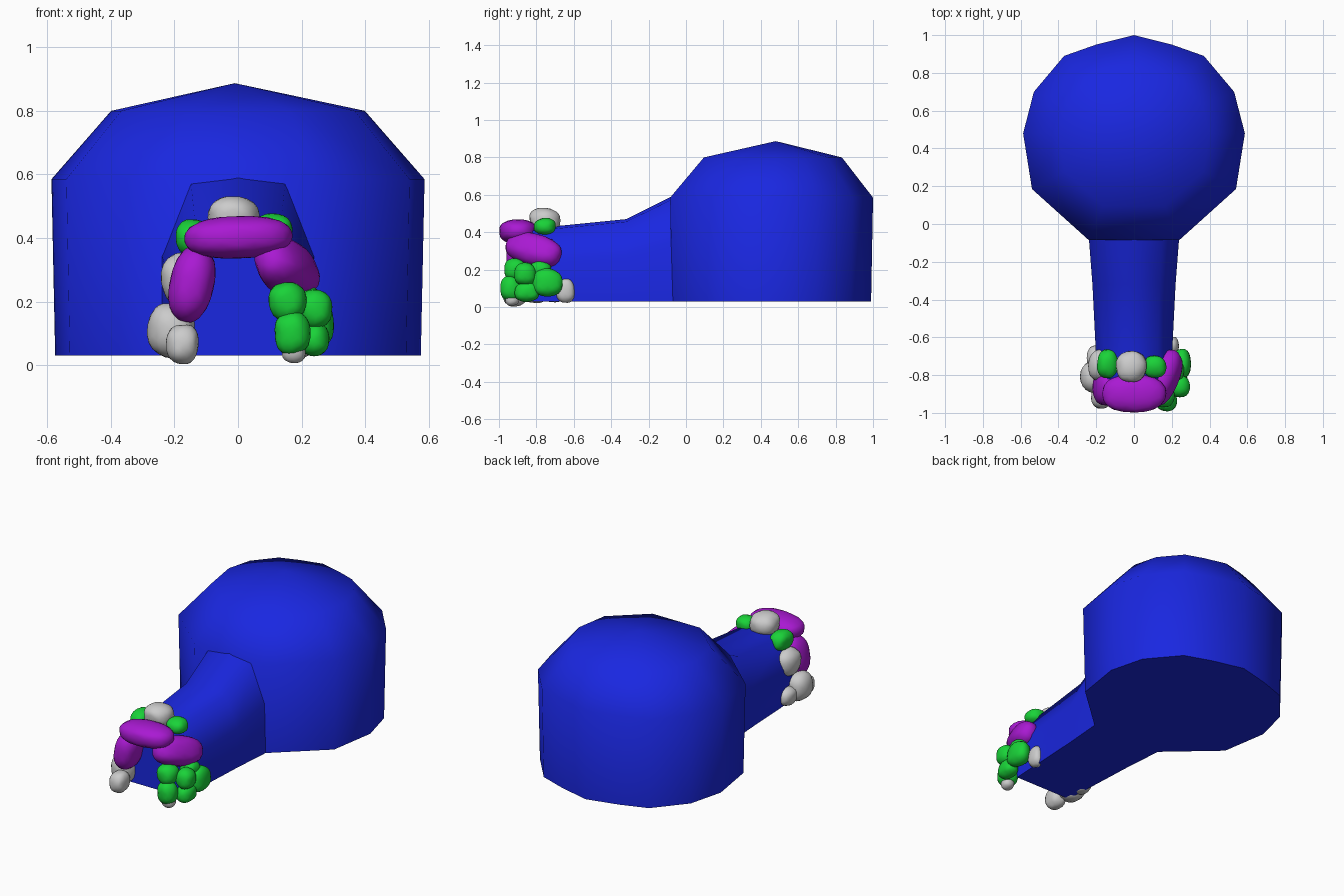
import bpy, bmesh, random
from math import radians
from mathutils import Vector, Matrix, Euler

if "Cube" in bpy.data.objects:
    bpy.data.objects.remove(bpy.data.objects["Cube"])

random.seed(4)


def material(name, rgb):
    m = bpy.data.materials.new(name)
    m.diffuse_color = (*rgb, 1)
    m.use_nodes = True
    m.node_tree.nodes["Principled BSDF"].inputs["Base Color"].default_value = m.diffuse_color
    return m


BLUE = material("blue", (0.01, 0.02, 0.75))
PURPLE = material("purple", (0.40, 0.01, 0.65))
GREEN = material("green", (0.01, 0.65, 0.04))


def finish(bm, name, mat, angle=None):
    bmesh.ops.recalc_face_normals(bm, faces=bm.faces[:])
    me = bpy.data.meshes.new(name)
    bm.to_mesh(me)
    bm.free()
    ob = bpy.data.objects.new(name, me)
    bpy.context.collection.objects.link(ob)
    if mat:
        me.materials.append(mat)
    me.shade_smooth()
    if angle:
        bpy.context.view_layer.objects.active = ob
        ob.select_set(True)
        bpy.ops.object.shade_smooth_by_angle(angle=radians(angle))
        ob.select_set(False)
    return ob


def loft(bm, rings, closed=True):
    vs = [[bm.verts.new(p) for p in r] for r in rings]
    n = len(vs[0])
    for a, b in zip(vs, vs[1:]):
        for i in range(n):
            j = (i + 1) % n
            bm.faces.new((a[i], a[j], b[j], b[i]))
    return vs


# Dome: mirrored plan outline, lofted through a few heights to a peak
half = [(0.20, 0.95), (0.37, 0.89), (0.53, 0.70), (0.587, 0.48), (0.54, 0.185), (0.24, -0.085)]
plan = [(0, 1.0)] + half + [(-x, y) for x, y in reversed(half)]
bm = bmesh.new()
rings = [[(x * s, 0.48 + (y - 0.48) * s, z) for x, y in plan]
         for s, z in ((0.98, 0.03), (1.0, 0.585), (0.68, 0.80))]
vs = loft(bm, rings)
peak = bm.verts.new((-0.01, 0.48, 0.887))
top = vs[-1]
for i in range(len(top)):
    bm.faces.new((top[i], top[(i + 1) % len(top)], peak))
bm.faces.new(vs[0])
finish(bm, "dome", BLUE, 70)

# Entrance tunnel: arched section flaring into the dome
bm = bmesh.new()
rings = []
for y, w, h in ((-0.82, 0.195, 0.42), (-0.32, 0.22, 0.47), (-0.06, 0.24, 0.60), (0.15, 0.24, 0.62)):
    side = [(w, 0.03), (w, h * 0.58), (w * 0.62, h * 0.97)]
    sec = side + [(0, h)] + [(-x, z) for x, z in reversed(side)]
    rings.append([(x, y, z) for x, z in sec])
vs = loft(bm, rings)
bm.faces.new(vs[0])
bm.faces.new(vs[-1])
finish(bm, "entrance_tunnel", BLUE, 60)


# Rounded, slightly irregular stones around the entrance
def stone(name, mat, c, r, rot=(0, 0, 0), rough=0.07):
    bm = bmesh.new()
    bmesh.ops.create_icosphere(bm, subdivisions=2, radius=1)
    for v in bm.verts:
        p = v.co
        boxy = (abs(p.x) ** 3 + abs(p.y) ** 3 + abs(p.z) ** 3) ** (-1 / 3)
        v.co = p * min(boxy, 1.18) * random.uniform(0.97 - rough, 0.97 + rough)
    for k in range(3):
        m = max(abs(v.co[k]) for v in bm.verts)
        for v in bm.verts:
            v.co[k] *= r[k] / m
    e = Euler([radians(a) for a in rot])
    bm.transform(Matrix.Translation(Vector(c)) @ e.to_matrix().to_4x4())
    ob = finish(bm, name, mat)
    ob.modifiers.new("round", 'SUBSURF').levels = 1
    ob.modifiers["round"].render_levels = 1


# Large purple stones forming the arch
stone("arch_top_stone", PURPLE, (0, -0.897, 0.402), (0.175, 0.105, 0.068), (0, -2, 0), 0.02)
stone("arch_left_stone", PURPLE, (-0.145, -0.865, 0.255), (0.072, 0.10, 0.125), (0, 12, 0), 0.02)
stone("arch_right_stone", PURPLE, (0.155, -0.815, 0.305), (0.08, 0.165, 0.09), (-15, -25, -18), 0.02)

# Green stones: right foot cluster and two on the crown
for c, r in (((0.155, -0.91, 0.20), (0.062, 0.065, 0.065)),
             ((0.17, -0.935, 0.10), (0.06, 0.06, 0.075)),
             ((0.245, -0.86, 0.175), (0.055, 0.06, 0.065)),
             ((0.24, -0.85, 0.08), (0.05, 0.07, 0.055)),
             ((0.25, -0.74, 0.13), (0.055, 0.085, 0.08)),
             ((0.215, -0.78, 0.20), (0.055, 0.06, 0.05)),
             ((0.11, -0.755, 0.43), (0.065, 0.062, 0.05)),
             ((-0.14, -0.74, 0.40), (0.06, 0.08, 0.06))):
    stone("green_stone", GREEN, c, r)

# Grey stones: crown, left foot and right rear
for c, r in (((-0.015, -0.755, 0.465), (0.088, 0.088, 0.068)),
             ((-0.18, -0.75, 0.27), (0.065, 0.09, 0.09)),
             ((-0.21, -0.81, 0.11), (0.08, 0.09, 0.09)),
             ((-0.175, -0.915, 0.065), (0.055, 0.065, 0.065)),
             ((-0.20, -0.71, 0.08), (0.055, 0.07, 0.06)),
             ((0.20, -0.645, 0.085), (0.04, 0.05, 0.068)),
             ((0.175, -0.93, 0.045), (0.04, 0.04, 0.04))):
    stone("grey_stone", None, c, r)
